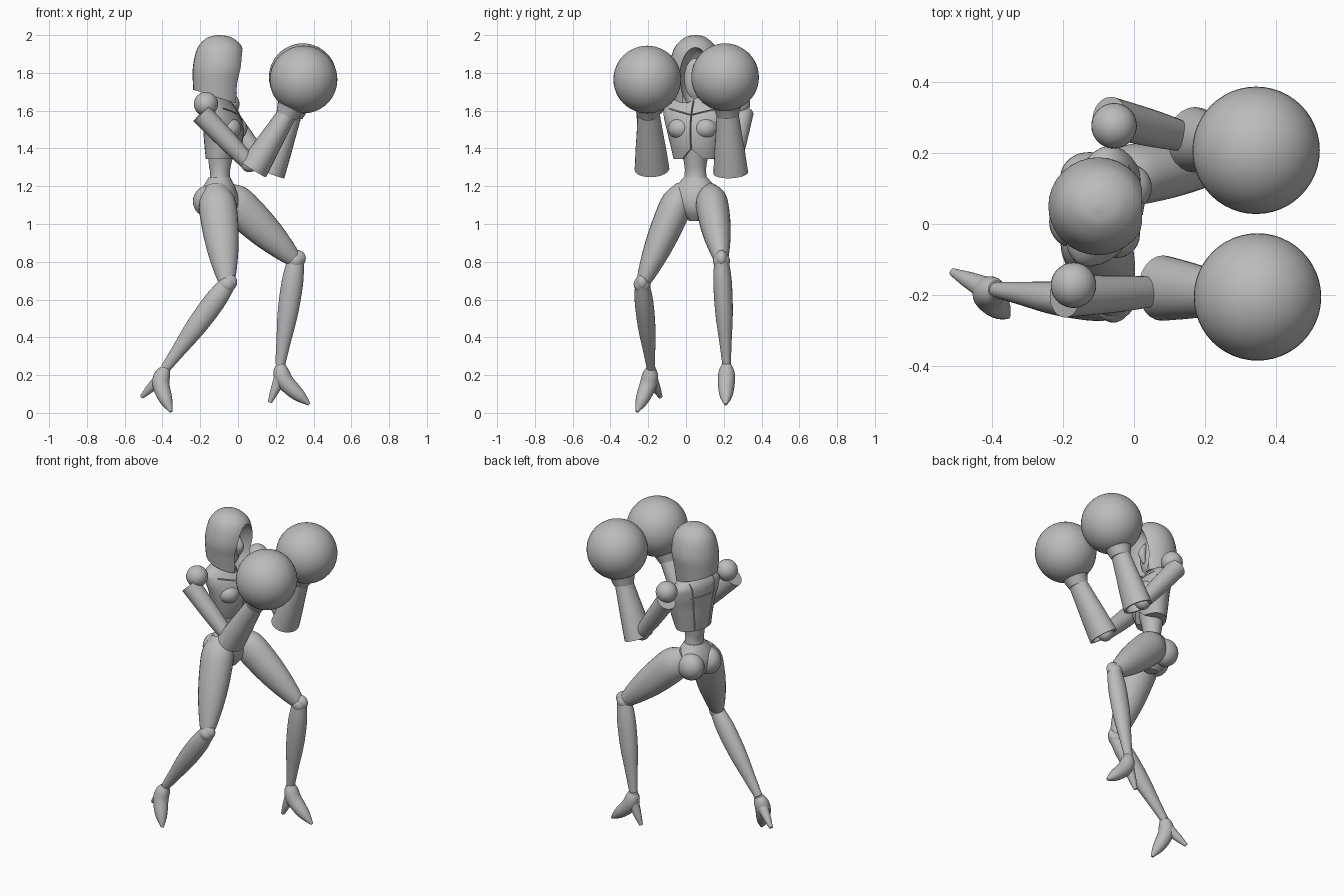
import bpy, bmesh, math
from mathutils import Vector, Matrix

if "Cube" in bpy.data.objects:
    bpy.data.objects.remove(bpy.data.objects["Cube"], do_unlink=True)

mat = bpy.data.materials.new("matte_grey")
mat.use_nodes = True
GREY = (0.5, 0.5, 0.5, 1)
mat.diffuse_color = GREY
mat.node_tree.nodes["Principled BSDF"].inputs["Base Color"].default_value = GREY

YAW = math.radians(-14)
TORSO = Vector((-0.085, 0.05, 0))
SIDES = {"left": 1, "right": -1}


def shade(ob):
    bpy.ops.object.select_all(action="DESELECT")
    ob.select_set(True)
    bpy.context.view_layer.objects.active = ob
    bpy.ops.object.shade_smooth_by_angle(angle=math.radians(40))


def finish(name, bm):
    bmesh.ops.recalc_face_normals(bm, faces=bm.faces)
    mesh = bpy.data.meshes.new(name)
    bm.to_mesh(mesh)
    bm.free()
    mesh.materials.append(mat)
    ob = bpy.data.objects.new(name, mesh)
    bpy.context.collection.objects.link(ob)
    shade(ob)
    return ob


def sample(points, count):
    """Evenly spaced points on a Catmull-Rom curve."""
    last = len(points) - 1
    result = []
    for step in range(count):
        where = last * step / (count - 1)
        i = min(int(where), last - 1)
        t = where - i
        a, b, c, d = (points[min(max(i + k, 0), last)] for k in (-1, 0, 1, 2))
        result.append(b + (c - a) * t / 2 + (a * 2 - b * 5 + c * 4 - d) * t * t / 2
                      + (b * 3 - a - c * 3 + d) * t ** 3 / 2)
    return result


def skin(name, rings, planes=()):
    """Bridge rings of points, cap the ends, then trim by planes."""
    bm = bmesh.new()
    rings = [[bm.verts.new(co) for co in ring] for ring in rings]
    for low, high in zip(rings, rings[1:]):
        for k in range(len(low)):
            bm.faces.new((low[k - 1], low[k], high[k], high[k - 1]))
    bm.faces.new(rings[0])
    bm.faces.new(rings[-1])
    for co, normal in planes:
        cut = bmesh.ops.bisect_plane(bm, geom=bm.verts[:] + bm.edges[:] + bm.faces[:],
                                     plane_co=co, plane_no=normal, clear_outer=True)
        rim = [e for e in cut["geom_cut"] if isinstance(e, bmesh.types.BMEdge)]
        bmesh.ops.holes_fill(bm, edges=rim)
    return finish(name, bm)


def ellipse(centre, fore, side, sides=24):
    angles = [math.tau * k / sides for k in range(sides)]
    return [centre + fore * math.cos(a) + side * math.sin(a) for a in angles]


def limb(name, path, radii, width=1.0, count=17):
    """Tapered tube; width scales it sideways."""
    path = sample([Vector(p) for p in path], count)
    radii = sample([Vector((r, r * width)) for r in radii], count)
    rings = []
    for i, (centre, (depth, wide)) in enumerate(zip(path, radii)):
        along = (path[min(i + 1, count - 1)] - path[max(i - 1, 0)]).normalized()
        side = Vector((0, 1, 0))
        side = (side - along * side.dot(along)).normalized()
        rings.append(ellipse(centre, side.cross(along) * depth, side * wide))
    return skin(name, rings)


def body(name, sections, yaw=YAW, planes=()):
    """Level rings given as (height, half depth, half width, shift in x)."""
    turn = Matrix.Rotation(yaw, 3, "Z")
    rings = []
    for z, depth, wide, shift in sample([Vector(s) for s in sections], 33):
        rings.append(ellipse(TORSO + Vector((shift, 0, z)), turn @ Vector((depth, 0, 0)),
                             turn @ Vector((0, wide, 0)), 32))
    return skin(name, rings, planes)


def ball(name, loc, size, yaw=0.0, seg=32):
    bm = bmesh.new()
    m = Matrix.Translation(loc) @ Matrix.Rotation(yaw, 4, "Z") @ Matrix.Diagonal((*size, 1))
    bmesh.ops.create_uvsphere(bm, u_segments=seg, v_segments=seg // 2, radius=1, matrix=m)
    return finish(name, bm)


def box(name, loc, size, roll=0.0):
    bm = bmesh.new()
    m = (Matrix.Translation(loc) @ Matrix.Rotation(YAW, 4, "Z")
         @ Matrix.Rotation(roll, 4, "X") @ Matrix.Diagonal((*size, 1)))
    bmesh.ops.create_cube(bm, size=1, matrix=m)
    return finish(name, bm)


def carve(ob, cutter):
    mod = ob.modifiers.new("carve", "BOOLEAN")
    mod.operation, mod.object, mod.solver = "DIFFERENCE", cutter, "EXACT"
    bpy.context.view_layer.objects.active = ob
    bpy.ops.object.modifier_apply(modifier=mod.name)
    bpy.data.objects.remove(cutter, do_unlink=True)
    shade(ob)


def on_torso(fore, side, z):
    return TORSO + Matrix.Rotation(YAW, 3, "Z") @ Vector((fore, side, z))


# Hood with a slanted front and an arched opening, face and neck
hood = body("hood", [(1.62, .12, .11, -.025), (1.73, .13, .126, -.023), (1.83, .139, .137, -.015),
                     (1.93, .12, .112, -.01), (1.985, .068, .06, -.012), (2.0, .01, .01, -.015)], yaw=0,
            planes=[((-.235, 0, 1.71), (-.32, 0, -1)), ((.035, 0, 1.95), (1, 0, -.16))])
carve(hood, ball("face_opening", (.03, .05, 1.77), (.12, .085, .165)))
ball("face", (-.1, .05, 1.77), (.07, .075, .13))
limb("nose_ridge", [(-.04, .05, 1.84), (-.02, .05, 1.78), (-.035, .05, 1.72)], (.012, .022, .008))
limb("neck", [(-.115, .05, 1.6), (-.1, .05, 1.74)], (.055, .048))

# Rib cage with panel seams and an arched lower front edge
chest = body("chest", [(1.345, .08, .118, -.003), (1.42, .097, .135, .006), (1.5, .104, .155, .008),
                       (1.58, .097, .172, -.007), (1.64, .074, .158, -.025), (1.695, .03, .05, -.03)])
carve(chest, box("rib_arch", on_torso(.1, 0, 1.33), (.2, .1, .1), math.pi / 4))
carve(chest, box("centre_seam", on_torso(.1, 0, 1.5), (.14, .006, .5)))
carve(chest, box("upper_back_seam", on_torso(-.13, 0, 1.57), (.09, .4, .005)))
for side, s in SIDES.items():
    carve(chest, box("collar_seam", on_torso(.1, s * .09, 1.6), (.12, .17, .005), s * .25))
    carve(chest, box("back_seam", on_torso(-.12, s * .07, 1.5), (.1, .005, .4), s * -.12))
    ball(side + "_bust", on_torso(.055, s * .068, 1.505), (.065, .066, .058), YAW)

# Waist and pelvis
body("waist", [(1.18, .065, .07, -.01), (1.26, .052, .058, -.01), (1.32, .06, .06, -.01), (1.42, .075, .085, 0)])
body("pelvis", [(1.245, .058, .064, -.013), (1.19, .086, .11, -.015), (1.13, .1, .13, -.015),
                (1.07, .085, .09, -.01), (1.015, .04, .03, -.005)])
for side, s in SIDES.items():
    ball(side + "_buttock", on_torso(-.055, s * .065, 1.12), (.085, .075, .085), YAW)


# Legs, with heeled feet
def leg(side, hip, knee, ankle, instep, toe, heel):
    hip, knee, ankle, instep = map(Vector, (hip, knee, ankle, instep))
    limb(side + "_thigh", (hip, knee), (.05, .096, .098, .085, .062, .04), .86)
    ball(side + "_knee", knee, (.045, .045, .045))
    ball(side + "_kneecap", knee + Vector((.008, 0, .012)), (.046, .034, .045))
    limb(side + "_shin", (knee, ankle), (.045, .057, .054, .037, .026), .86)
    limb(side + "_foot", (ankle, instep, toe), (.026, .042, .045, .036, .008))
    limb(side + "_heel", (ankle.lerp(instep, .45), heel), (.038, .026, .011))


leg("right", (-.12, -.01, 1.2), (-.058, -.232, .68), (-.385, -.185, .235),
    (-.408, -.2, .15), (-.355, -.26, .006), (-.51, -.135, .085))
leg("left", (-.085, .125, 1.18), (.305, .188, .805), (.223, .215, .255),
    (.25, .214, .165), (.378, .21, .045), (.168, .215, .055))


# Arms, with hollow-ended forearm guards and round gloves
def arm(side, shoulder, top, elbow, guard, wrist, glove):
    top, elbow, guard, wrist, glove = map(Vector, (top, elbow, guard, wrist, glove))
    ball(side + "_shoulder", shoulder, (.064, .064, .064))
    limb(side + "_upper_arm", (top, elbow), (.058, .053, .042))
    ball(side + "_elbow", elbow, (.046, .046, .046))
    shell = limb(side + "_forearm", (guard, wrist), (.08, .072, .059, .05), 1.15)
    carve(shell, limb("guard_hollow", (guard.lerp(wrist, -.1), guard.lerp(wrist, .25)), (.068, .06), 1.18))
    limb(side + "_cuff", (wrist.lerp(glove, -.1), wrist.lerp(glove, .3)), (.058, .07, .088))
    ball(side + "_glove", glove, (.179, .179, .179), seg=48)


arm("right", (-.17, -.172, 1.635), (-.195, -.205, 1.585), (.06, -.19, 1.32),
    (.08, -.18, 1.29), (.265, -.198, 1.59), (.347, -.205, 1.765))
arm("left", (-.056, .276, 1.635), (-.07, .3, 1.59), (.14, .245, 1.31),
    (.17, .237, 1.27), (.29, .22, 1.59), (.343, .207, 1.777))
